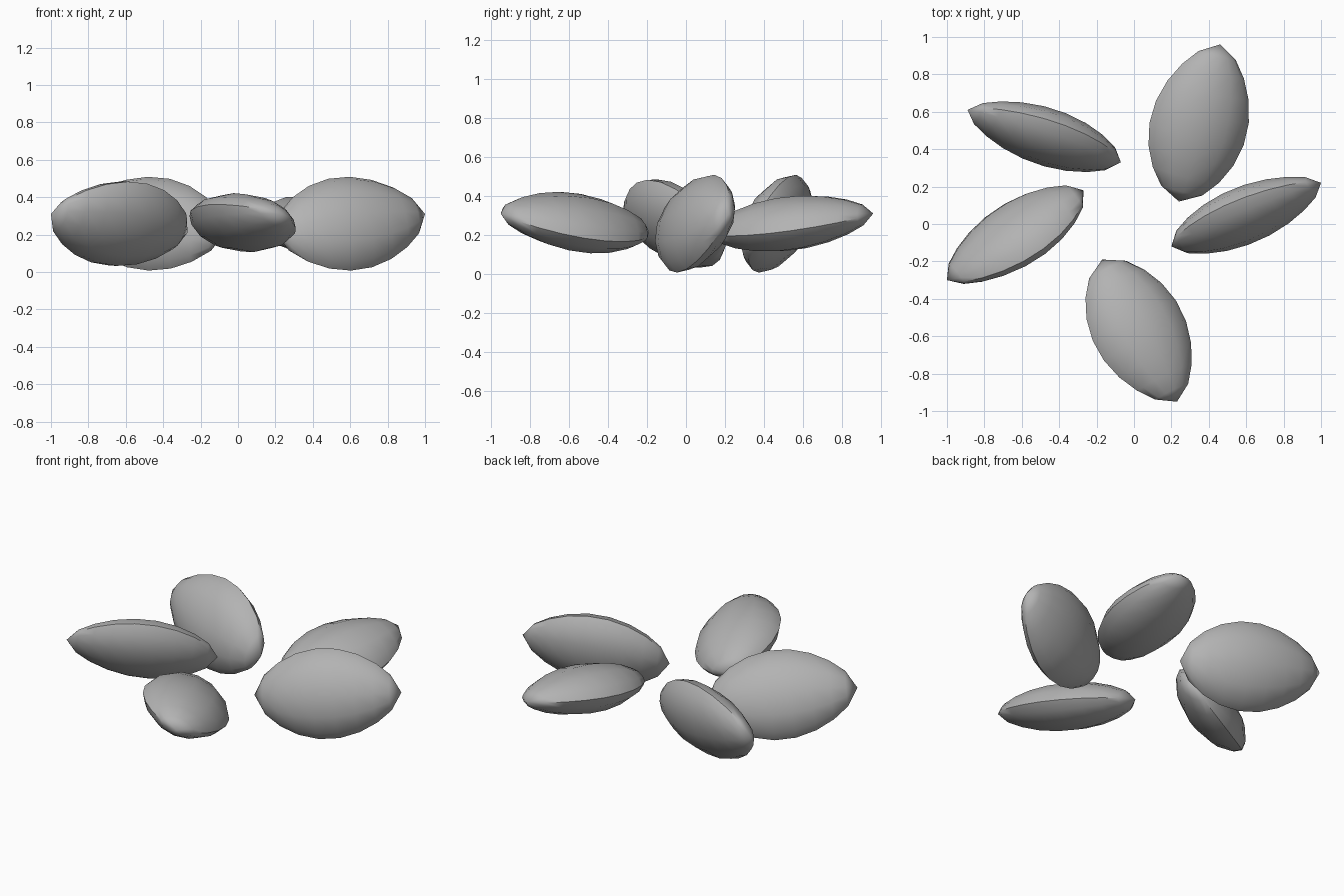
import bpy, bmesh, math
from mathutils import Vector

if "Cube" in bpy.data.objects:
    bpy.data.objects.remove(bpy.data.objects["Cube"])

STATIONS = 9      # rings along each seed, tips included as points
SIDES = 12        # points around each ring
HALF_WIDTH, HALF_THICK = 0.265, 0.14

grey = bpy.data.materials.new("warm_grey")
grey.diffuse_color = (0.45, 0.45, 0.45, 1)
grey.use_nodes = True
grey.node_tree.nodes["Principled BSDF"].inputs["Base Color"].default_value = grey.diffuse_color


def seed(name, inner, outer, roll):
    """Pointed lens-shaped seed between two tips, rolled about its long axis."""
    a, b = Vector(inner), Vector(outer)
    axis = (b - a).normalized()
    side = Vector((0, 0, 1)).cross(axis).normalized()
    up = axis.cross(side)
    r = math.radians(roll)
    wide = side * math.cos(r) + up * math.sin(r)
    thick = axis.cross(wide)

    bm = bmesh.new()
    tip_a, tip_b = bm.verts.new(a), bm.verts.new(b)
    rings = []
    for i in range(1, STATIONS):
        t = (1 - math.cos(math.pi * i / STATIONS)) / 2 * 0.5 + i / STATIONS * 0.5
        swell = math.sin(math.pi * t ** 0.95) ** 0.6
        ring = []
        for k in range(SIDES):
            q = 2 * math.pi * k / SIDES
            c, s = math.cos(q), math.sin(q)
            s = math.copysign(abs(s) ** 1.3, s)
            ring.append(bm.verts.new(a.lerp(b, t) + wide * c * HALF_WIDTH * swell
                                     + thick * s * HALF_THICK * swell))
        rings.append(ring)
    for k in range(SIDES):
        j = (k + 1) % SIDES
        bm.faces.new((tip_a, rings[0][j], rings[0][k]))
        bm.faces.new((tip_b, rings[-1][k], rings[-1][j]))
        for p, n in zip(rings, rings[1:]):
            bm.faces.new((p[k], p[j], n[j], n[k]))
    bmesh.ops.recalc_face_normals(bm, faces=bm.faces)

    mesh = bpy.data.meshes.new(name)
    bm.to_mesh(mesh)
    bm.free()
    mesh.materials.append(grey)
    ob = bpy.data.objects.new(name, mesh)
    bpy.context.collection.objects.link(ob)
    bpy.ops.object.select_all(action='DESELECT')
    ob.select_set(True)
    bpy.context.view_layer.objects.active = ob
    # smooth faces with a crisp rim
    bpy.ops.object.shade_smooth_by_angle(angle=math.radians(45))


# five seeds fanned out around the centre
seed("back_seed", (0.24, 0.12, 0.21), (0.46, 0.96, 0.31), 10)
seed("right_seed", (0.20, -0.12, 0.21), (1.00, 0.22, 0.31), 70)
seed("back_left_seed", (-0.07, 0.33, 0.21), (-0.89, 0.61, 0.31), 110)
seed("left_seed", (-0.27, 0.18, 0.21), (-1.00, -0.30, 0.31), 57)
seed("front_seed", (-0.17, -0.19, 0.22), (0.23, -0.95, 0.31), -20)
